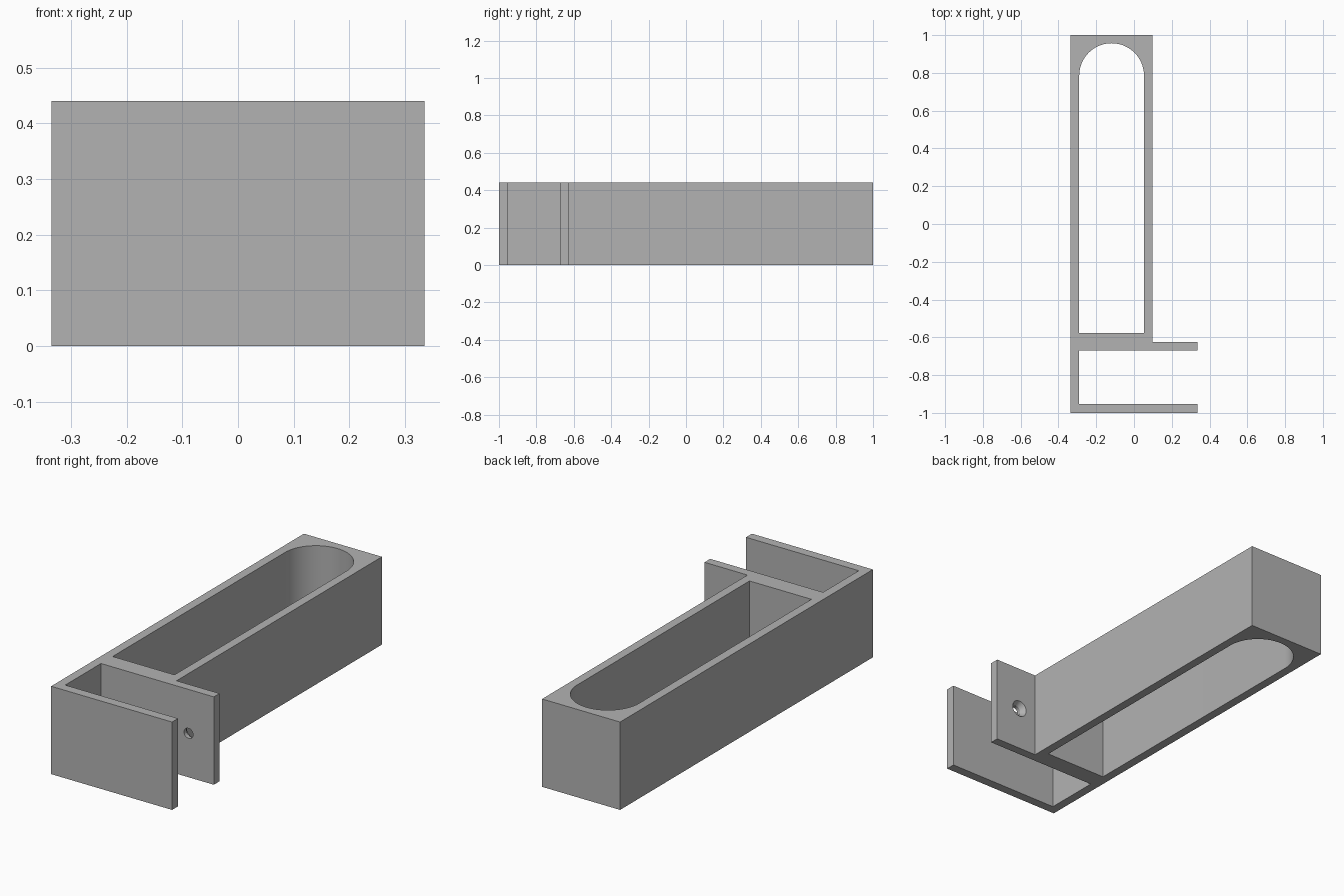
import bpy, bmesh, math
from mathutils import Matrix

cube = bpy.data.objects.get("Cube")
if cube:
    bpy.data.objects.remove(cube)

HEIGHT = 0.44
LEFT, RIGHT = -0.335, 0.335
INNER, SLOT_RIGHT, BODY_RIGHT = -0.29, 0.053, 0.097

grey = bpy.data.materials.new("plain grey")
grey.use_nodes = True
grey.diffuse_color = (0.45, 0.45, 0.45, 1)
grey.node_tree.nodes["Principled BSDF"].inputs["Base Color"].default_value = (0.45, 0.45, 0.45, 1)


def finish(name, bm):
    bmesh.ops.recalc_face_normals(bm, faces=bm.faces)
    mesh = bpy.data.meshes.new(name)
    bm.to_mesh(mesh)
    bm.free()
    mesh.materials.append(grey)
    obj = bpy.data.objects.new(name, mesh)
    bpy.context.collection.objects.link(obj)
    return obj


def prism(name, outline, z0, z1):
    bm = bmesh.new()
    face = bm.faces.new([bm.verts.new((x, y, z0)) for x, y in outline])
    top = bmesh.ops.extrude_face_region(bm, geom=[face])["geom"]
    bmesh.ops.translate(bm, vec=(0, 0, z1 - z0),
                        verts=[v for v in top if isinstance(v, bmesh.types.BMVert)])
    return finish(name, bm)


def cut(target, cutter):
    mod = target.modifiers.new(cutter.name, "BOOLEAN")
    mod.operation = "DIFFERENCE"
    mod.solver = "EXACT"
    mod.object = cutter
    cutter.hide_render = True
    bpy.context.view_layer.objects.active = target
    bpy.ops.object.modifier_apply(modifier=mod.name)
    bpy.data.objects.remove(cutter)


# Long body with the open clamp at the front
bracket = prism("bracket_body", [
    (LEFT, -1), (RIGHT, -1), (RIGHT, -0.953), (INNER, -0.953),
    (INNER, -0.67), (RIGHT, -0.67), (RIGHT, -0.625),
    (BODY_RIGHT, -0.625), (BODY_RIGHT, 1), (LEFT, 1)], 0, HEIGHT)

# Long slot with a round back end
radius = (SLOT_RIGHT - INNER) / 2
middle = (SLOT_RIGHT + INNER) / 2
steps = 32
arc = [(middle + radius * math.cos(math.pi * i / steps),
        0.957 - radius + radius * math.sin(math.pi * i / steps)) for i in range(steps + 1)]
cut(bracket, prism("slot_cutter", [(INNER, -0.578), (SLOT_RIGHT, -0.578)] + arc, -0.1, HEIGHT + 0.1))

# Countersunk screw hole through the short flange: rings of (y, radius)
bm = bmesh.new()
rings = []
for y, r in [(-0.72, 0.025), (-0.65, 0.025), (-0.625, 0.042), (-0.60, 0.042)]:
    place = Matrix.Translation((0.195, y, HEIGHT / 2)) @ Matrix.Rotation(math.pi / 2, 4, "X")
    rings.append(bmesh.ops.create_circle(bm, segments=32, radius=r, matrix=place)["verts"])
for a, b in zip(rings, rings[1:]):
    for i in range(32):
        j = (i + 1) % 32
        bm.faces.new((a[i], a[j], b[j], b[i]))
bm.faces.new(rings[0])
bm.faces.new(rings[-1])
cut(bracket, finish("screw_hole_cutter", bm))

# Smooth the curved walls, keep corners sharp
bpy.ops.object.select_all(action="DESELECT")
bracket.select_set(True)
bpy.context.view_layer.objects.active = bracket
bpy.ops.object.shade_smooth_by_angle(angle=math.radians(25))
